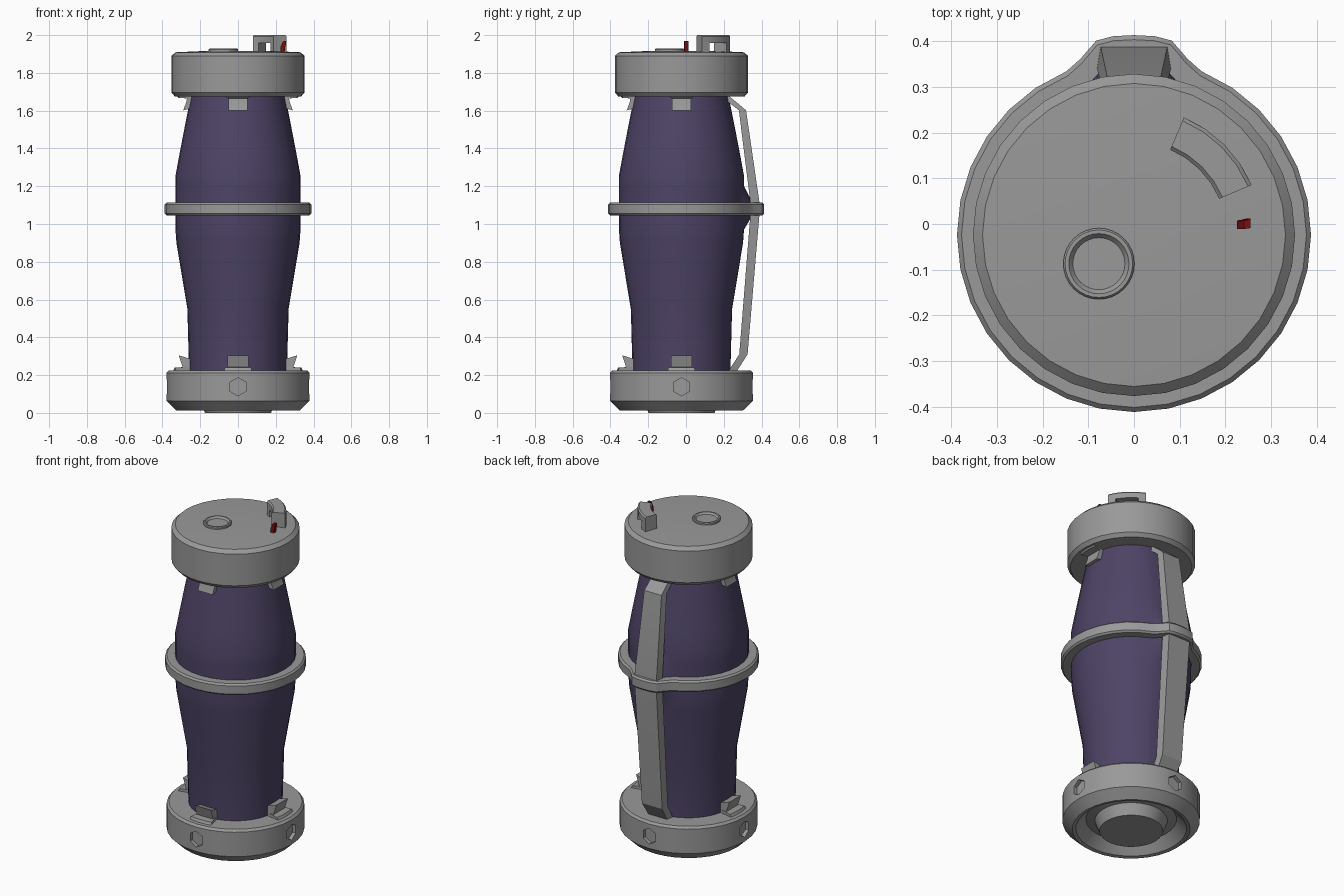
import bpy, bmesh
from math import sin, cos, pi, radians

if "Cube" in bpy.data.objects:
    bpy.data.objects.remove(bpy.data.objects["Cube"])

CY = -0.024  # y of the canister axis (rear strut pushes the bounds back)
METAL = (.32, .32, .32)


def finish(name, bm, color=METAL, angle=32):
    bmesh.ops.recalc_face_normals(bm, faces=bm.faces)
    me = bpy.data.meshes.new(name)
    bm.to_mesh(me)
    bm.free()
    ob = bpy.data.objects.new(name, me)
    bpy.context.collection.objects.link(ob)
    label = "dark_metal" if color == METAL else name + "_paint"
    mat = bpy.data.materials.get(label) or bpy.data.materials.new(label)
    mat.diffuse_color = (*color, 1)
    mat.use_nodes = True
    mat.node_tree.nodes["Principled BSDF"].inputs["Base Color"].default_value = mat.diffuse_color
    me.materials.append(mat)
    smooth(ob, angle)
    return ob


def smooth(ob, angle):
    bpy.ops.object.select_all(action='DESELECT')
    ob.select_set(True)
    bpy.context.view_layer.objects.active = ob
    bpy.ops.object.shade_smooth_by_angle(angle=radians(angle))


def bridge(bm, loops, closed):
    rows = [[bm.verts.new(p) for p in loop] for loop in loops]
    n = len(rows[0])
    pairs = list(zip(rows, rows[1:])) + ([(rows[-1], rows[0])] if closed else [])
    for a, b in pairs:
        for i in range(n):
            j = (i + 1) % n
            bm.faces.new((a[i], a[j], b[j], b[i]))
    if not closed:
        bm.faces.new(rows[0])
        bm.faces.new(rows[-1])


# Angles (degrees) with the rear bulge offsets
EVEN = [(i * 11.25, 0) for i in range(32)]
REAR = [(0, .05), (6, .05), (11, .046), (17, .015)]
BULGED = sorted([a for a in EVEN if abs(a[0] - 90) > 20] +
                [(90 + s * d, b) for d, b in REAR for s in (1, -1) if d or s > 0])


def lathe(name, prof, center=(0, CY), angles=EVEN, closed=False, color=METAL):
    """prof: (radius, z) or (radius, z, bulge weight)"""
    bm = bmesh.new()
    loops = []
    for r, z, *w in prof:
        k = w[0] if w else 0
        loops.append([(center[0] + (r + b * k) * cos(radians(a)),
                       center[1] + (r + b * k) * sin(radians(a)), z) for a, b in angles])
    bridge(bm, loops, closed)
    return finish(name, bm, color)


def arc_block(name, prof, mid, half, steps=4):
    """Sweep a closed (r, z) profile through an arc about the axis"""
    bm = bmesh.new()
    loops = []
    for i in range(steps + 1):
        a = radians(mid - half + 2 * half * i / steps)
        loops.append([(r * cos(a), CY + r * sin(a), z) for r, z in prof])
    bridge(bm, loops, False)
    return finish(name, bm)


# Body with rear swelling behind the ring
lathe("body", [(.258, .2), (.26, .25), (.268, .55), (.326, .9), (.331, .97),
               (.332, 1.04, .8), (.332, 1.12, .8), (.332, 1.2), (.332, 1.25),
               (.308, 1.38), (.279, 1.53), (.247, 1.69)],
      angles=BULGED, color=(.076, .057, .133))

# Middle ring
lathe("middle_ring", [(.32, 1.045, 1), (.378, 1.045, 1), (.388, 1.055, 1),
                      (.388, 1.104, 1), (.378, 1.114, 1), (.32, 1.114, 1)],
      angles=BULGED, closed=True)

# Top cap and port
lathe("top_cap", [(.335, 1.676), (.353, 1.697), (.353, 1.889), (.332, 1.909),
                  (.2, 1.915), (.05, 1.916)])
lathe("top_port", [(.078, 1.90), (.078, 1.924), (.074, 1.929), (.066, 1.929),
                   (.057, 1.918)], center=(-.077, -.087))

# Base with hexagonal sockets
base = lathe("base", [(.175, 0), (.2, .065), (.25, .075), (.305, .016), (.325, .012),
                      (.379, .064), (.379, .212), (.367, .225)])
cutters = []
for k in range(4):
    a = k * pi / 2
    bm = bmesh.new()
    loops = []
    for d in (.355, .42):
        loop = []
        for i in range(6):
            t = i * pi / 3 + pi / 2
            u, z = .048 * cos(t), .138 + .048 * sin(t)
            loop.append((d * cos(a) - u * sin(a), CY + d * sin(a) + u * cos(a), z))
        loops.append(loop)
    bridge(bm, loops, False)
    cut = finish("socket_cutter", bm)
    cut.hide_render = True
    mod = base.modifiers.new("socket", 'BOOLEAN')
    mod.operation, mod.object, mod.solver = 'DIFFERENCE', cut, 'EXACT'
    cutters.append(cut)
bpy.context.view_layer.update()
dg = bpy.context.evaluated_depsgraph_get()
cut_mesh = bpy.data.meshes.new_from_object(base.evaluated_get(dg))
base.modifiers.clear()
base.data = cut_mesh
smooth(base, 32)
for cut in cutters:
    bpy.data.objects.remove(cut)


# Clips: tilted tab on a curved plate, front / left / right, bottom and top
def tab(name, prof, a, hw):
    bm = bmesh.new()
    loops = [[(r * cos(a) - u * sin(a), CY + r * sin(a) + u * cos(a), z) for r, z in prof]
             for u in (-hw, hw)]
    bridge(bm, loops, False)
    return finish(name, bm)


for deg, side in ((0, "right"), (180, "left"), (270, "front")):
    a = radians(deg)
    tab("lower_clip_" + side, [(.314, .305), (.25, .285), (.25, .23), (.29, .23), (.296, .25)], a, .055)
    arc_block("lower_clip_plate_" + side, [(.25, .22), (.345, .22), (.335, .24), (.25, .244)], deg, 12)
    tab("upper_clip_" + side, [(.29, 1.602), (.25, 1.612), (.24, 1.675), (.27, 1.675), (.272, 1.65)], a, .05)
    arc_block("upper_clip_plate_" + side, [(.23, 1.68), (.325, 1.68), (.315, 1.668), (.23, 1.662)], deg, 11)

# Rear strut: (outer y, inner y, z, half width)
bm = bmesh.new()
loops = []
for yo, yi, z, w in ((.225, .18, 1.68, .055), (.318, .28, 1.602, .058), (.388, .34, 1.12, .073),
                     (.388, .34, 1.04, .073), (.326, .282, .31, .068), (.27, .225, .222, .062)):
    loops.append([(-w, yo, z), (w, yo, z), (w + .008, yi, z), (-w - .008, yi, z)])
bridge(bm, loops, False)
finish("rear_strut", bm, angle=20)

# Curved carry handle: bar on two legs
arc_block("handle_bar", [(.203, 1.958), (.203, 1.992), (.211, 2.0), (.272, 2.0),
                         (.28, 1.992), (.28, 1.958)], 45, 22)
for deg, side in ((27.5, "right"), (62.5, "left")):
    arc_block("handle_leg_" + side, [(.203, 1.9), (.203, 1.963), (.28, 1.963), (.28, 1.9)], deg, 4.5, 1)

# Small red lever
bm = bmesh.new()
loops = [[(x - w, -.011, z), (x + w, -.009, z), (x + w, .012, z), (x - w, .007, z)]
         for x, z, w in ((.236, 1.905, .011), (.238, 1.94, .012), (.244, 1.955, .011), (.248, 1.97, .007))]
bridge(bm, loops, False)
finish("red_lever", bm, (.22, .004, .004))
